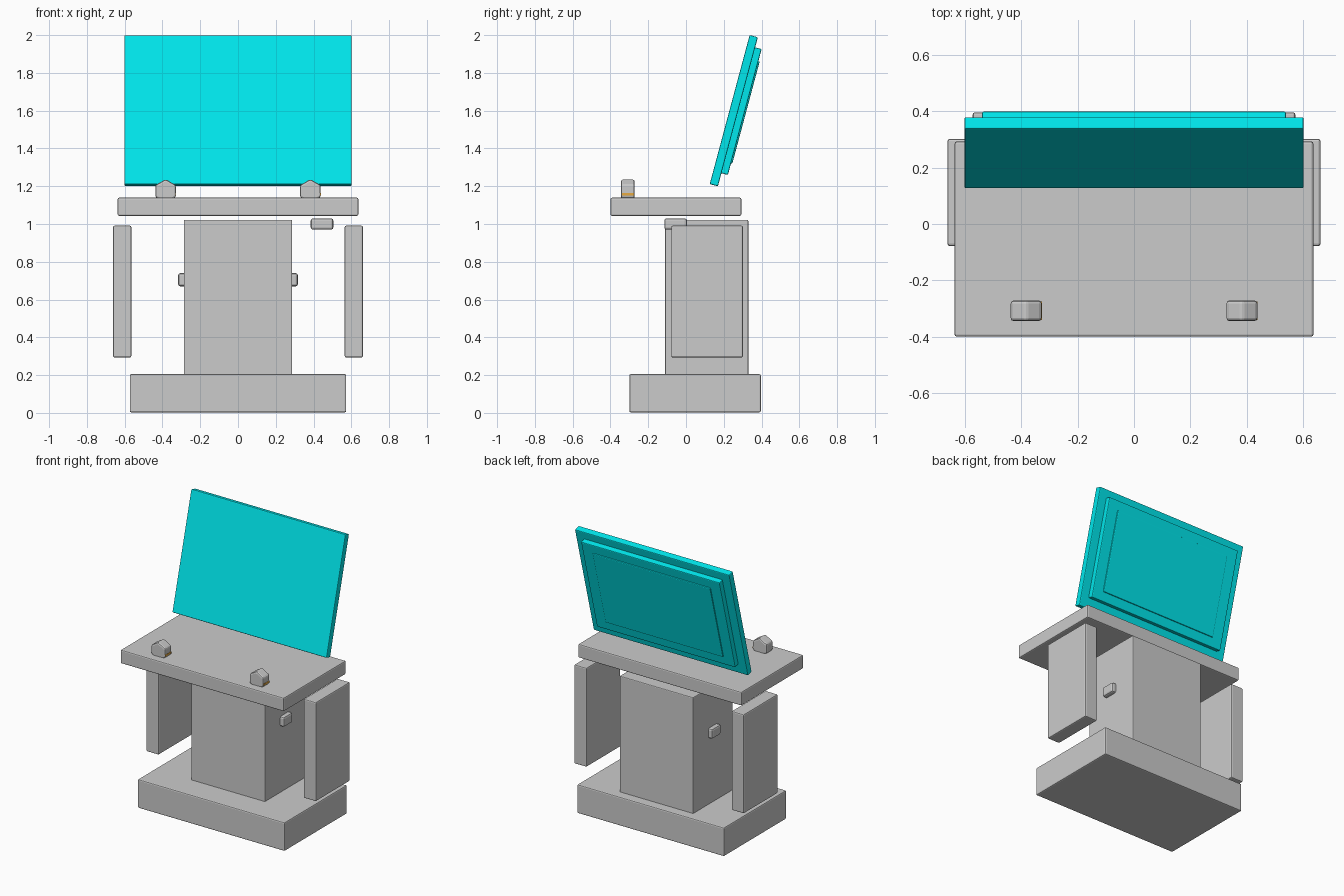
import bpy, bmesh, math
from mathutils import Vector, Matrix

if "Cube" in bpy.data.objects:
    bpy.data.objects.remove(bpy.data.objects["Cube"])

TILT = math.radians(15)


def material(name, color):
    m = bpy.data.materials.new(name)
    m.diffuse_color = color
    m.use_nodes = True
    m.node_tree.nodes["Principled BSDF"].inputs["Base Color"].default_value = m.diffuse_color
    return m


cyan = material("cyan_panel", (0.0, 0.8, 0.84, 1))
orange = material("orange_trim", (0.8, 0.4, 0.05, 1))


def finish(name, bm, bevel, mat=None):
    me = bpy.data.meshes.new(name)
    bm.to_mesh(me)
    bm.free()
    ob = bpy.data.objects.new(name, me)
    bpy.context.collection.objects.link(ob)
    if bevel:
        b = ob.modifiers.new("edge_bevel", 'BEVEL')
        b.width = bevel
        b.segments = 2
    if mat:
        me.materials.append(mat)
    return ob


def box(name, lo, hi, bevel=0.008, mat=None):
    lo, hi = Vector(lo), Vector(hi)
    bm = bmesh.new()
    bmesh.ops.create_cube(bm, size=1)
    bmesh.ops.scale(bm, vec=hi - lo, verts=bm.verts)
    bmesh.ops.translate(bm, vec=(lo + hi) / 2, verts=bm.verts)
    return finish(name, bm, bevel, mat)


# Pedestal and table top
box("base", (-0.573, -0.30, 0.003), (0.573, 0.396, 0.205))
box("column", (-0.287, -0.11, 0.19), (0.287, 0.33, 1.022), 0.006)
box("table_top", (-0.637, -0.40, 1.043), (0.637, 0.293, 1.139))
box("under_table_switch", (0.385, -0.115, 0.97), (0.505, 0.005, 1.03), 0.012)

# Parts repeated on both sides
for side, s in (("left", -1), ("right", 1)):
    def pair(name, x0, x1, y0, y1, z0, z1, bevel=0.008, mat=None):
        a, b = sorted((s * x0, s * x1))
        box(f"{side}_{name}", (a, y0, z0), (b, y1, z1), bevel, mat)

    pair("side_panel", 0.565, 0.662, -0.078, 0.302, 0.293, 0.991)
    pair("column_bolt", 0.27, 0.317, 0.06, 0.16, 0.67, 0.74, 0.012)

    # Hexagonal handle with its axis along y
    bm = bmesh.new()
    bmesh.ops.create_cone(bm, cap_ends=True, segments=6,
                          radius1=0.063, radius2=0.063, depth=0.073)
    turn = Matrix.Rotation(math.pi / 2, 4, 'X')
    bmesh.ops.transform(bm, matrix=Matrix.Translation((s * 0.383, -0.308, 1.174)) @ turn,
                        verts=bm.verts)
    finish(f"{side}_handle", bm, 0.01)

    # Thin coloured strip at the outer foot of each handle
    box(f"{side}_handle_trim", (s * 0.383 + 0.03, -0.34, 1.150),
        (s * 0.383 + 0.056, -0.276, 1.163), 0, orange)


# Tilted display: (name, half width, length, front depth, back depth, shift along slope)
for name, hw, length, d0, d1, up in (
        ("screen", 0.602, 0.817, -0.0225, 0.0225, 0.0),
        ("screen_back", 0.54, 0.69, 0.018, 0.058, 0.008),
        ("screen_rear_cover", 0.46, 0.56, 0.05, 0.065, 0.007)):
    ob = box(name, (-hw, d0, up - length / 2), (hw, d1, up + length / 2), 0.006, cyan)
    ob.location = (0, 0.253, 1.60)
    ob.rotation_euler.x = -TILT
